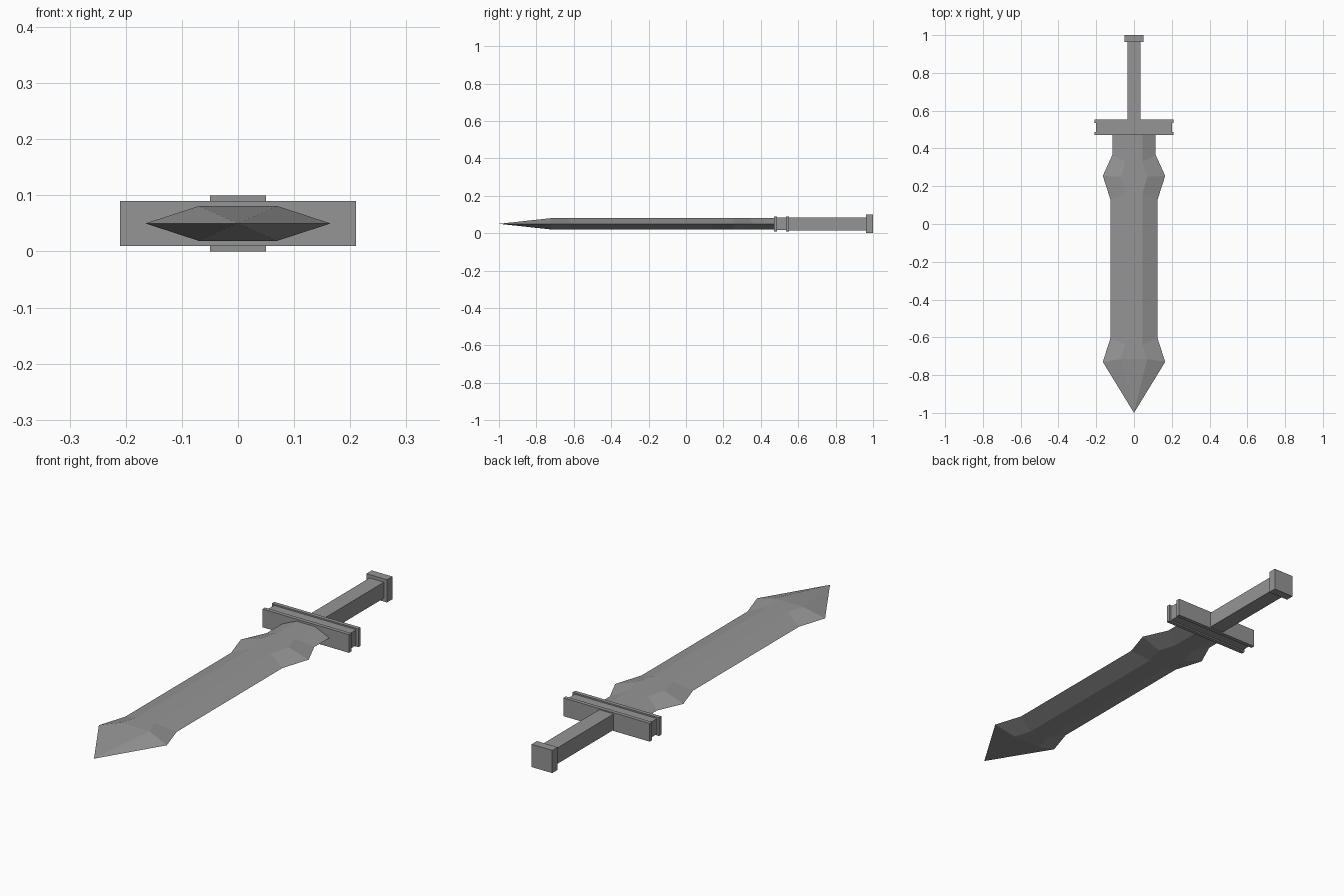
import bpy, bmesh

cube = bpy.data.objects.get("Cube")
if cube:
    bpy.data.objects.remove(cube, do_unlink=True)

MID = 0.05  # height of the sword's centre plane

steel = bpy.data.materials.new("grey_steel")
steel.use_nodes = True
steel.diffuse_color = (0.3, 0.3, 0.3, 1)
steel.node_tree.nodes["Principled BSDF"].inputs["Base Color"].default_value = (0.3, 0.3, 0.3, 1)


def finish(name, bm):
    bmesh.ops.recalc_face_normals(bm, faces=bm.faces)
    mesh = bpy.data.meshes.new(name)
    bm.to_mesh(mesh)
    bm.free()
    mesh.materials.append(steel)
    obj = bpy.data.objects.new(name, mesh)
    bpy.context.collection.objects.link(obj)


def loft(name, rings, tip=None):
    """Skin a closed surface over rings of points, ending in a cap or a tip."""
    bm = bmesh.new()
    loops = [[bm.verts.new(p) for p in ring] for ring in rings]
    n = len(loops[0])
    for a, b in zip(loops, loops[1:]):
        for i in range(n):
            j = (i + 1) % n
            bm.faces.new((a[i], a[j], b[j], b[i]))
    bm.faces.new(loops[0])
    if tip:
        point = bm.verts.new(tip)
        for i in range(n):
            bm.faces.new((loops[-1][i], loops[-1][(i + 1) % n], point))
    else:
        bm.faces.new(loops[-1])
    finish(name, bm)


def rect(y, x, z):
    return [(-x, y, MID - z), (x, y, MID - z), (x, y, MID + z), (-x, y, MID + z)]


def blade_ring(y_edge, edge, y_flat, flat, thick=0.031):
    return [(-edge, y_edge, MID), (-flat, y_flat, MID - thick), (flat, y_flat, MID - thick),
            (edge, y_edge, MID), (flat, y_flat, MID + thick), (-flat, y_flat, MID + thick)]


# Blade: hexagonal section flaring near the guard and near the point
loft("blade", [
    blade_ring(0.48, 0.115, 0.48, 0.045),
    blade_ring(0.365, 0.115, 0.33, 0.045),
    blade_ring(0.255, 0.165, 0.25, 0.07),
    blade_ring(0.13, 0.125, 0.16, 0.045),
    blade_ring(-0.605, 0.125, -0.64, 0.045),
    blade_ring(-0.73, 0.165, -0.715, 0.07),
], tip=(0, -1, MID))

# Crossguard: block with a shallow channel between two rims
loft("crossguard", [
    rect(0.47, 0.21, 0.04), rect(0.487, 0.21, 0.04),
    rect(0.487, 0.2, 0.034), rect(0.535, 0.2, 0.034),
    rect(0.535, 0.21, 0.04), rect(0.552, 0.21, 0.04),
])

# Grip and pommel
loft("grip", [rect(0.55, 0.035, 0.035), rect(0.97, 0.035, 0.035)])
loft("pommel", [rect(0.963, 0.05, 0.05), rect(1, 0.05, 0.05)])
